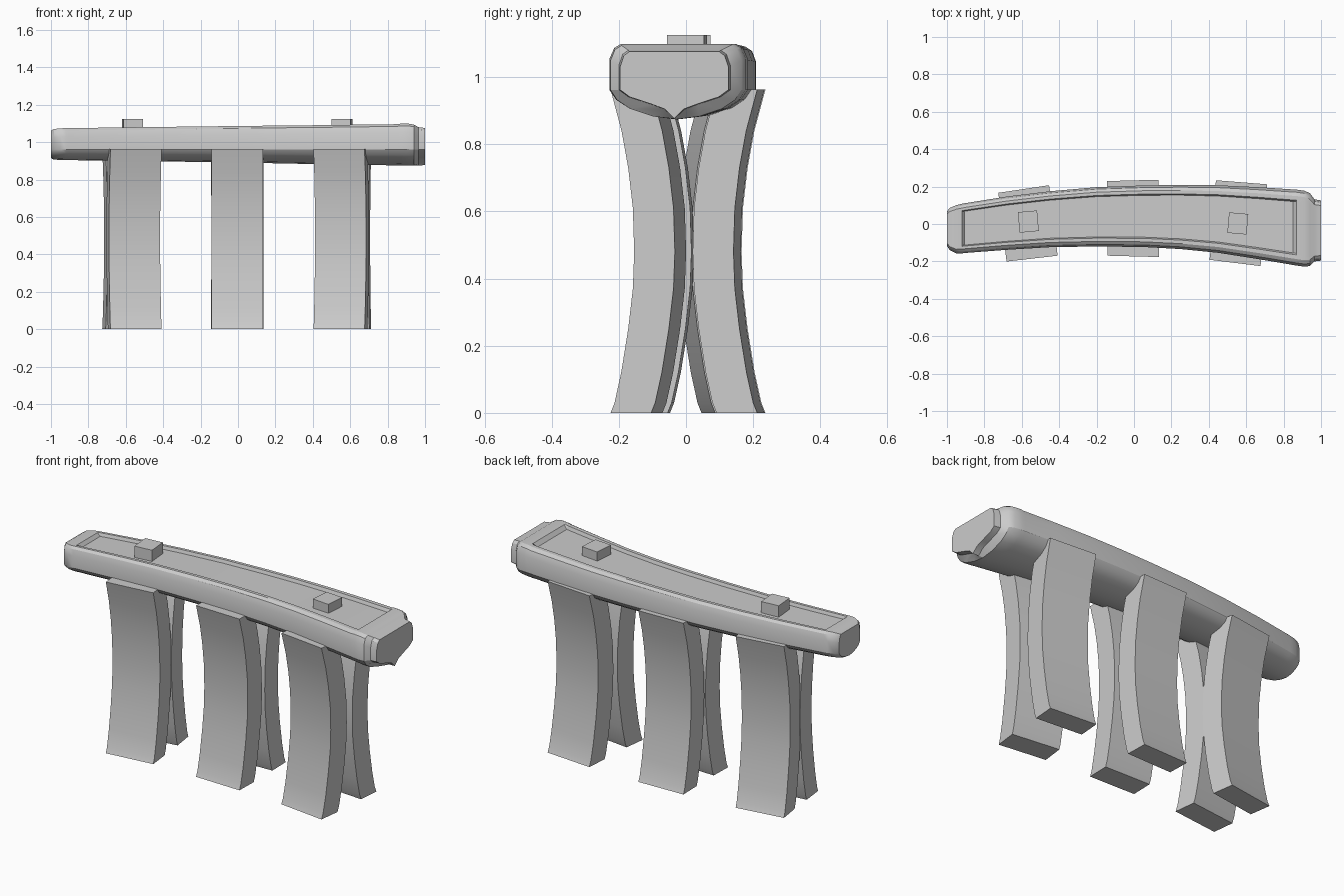
import bpy, bmesh, math
from mathutils import Matrix, Vector

if "Cube" in bpy.data.objects:
    bpy.data.objects.remove(bpy.data.objects["Cube"])


def finish(bm, name, smooth=None):
    bmesh.ops.recalc_face_normals(bm, faces=bm.faces)
    me = bpy.data.meshes.new(name)
    bm.to_mesh(me)
    bm.free()
    ob = bpy.data.objects.new(name, me)
    bpy.context.collection.objects.link(ob)
    if smooth:
        bpy.ops.object.select_all(action='DESELECT')
        ob.select_set(True)
        bpy.context.view_layer.objects.active = ob
        bpy.ops.object.shade_smooth_by_angle(angle=math.radians(smooth))
    return ob


# Beam cross-section: underside curve (u across, t up to the side wall)
ROUND = [(0, 0), (0.35, 0.1), (0.7, 0.36), (0.9, 0.66), (1, 1)]
KEEL = [(0, 0), (0.18, 0.33), (0.42, 0.5), (0.82, 0.75), (1, 1)]


def section(x, y0, y1, zb, zt, recess, under):
    c, w = (y0 + y1) / 2, (y1 - y0) / 2
    half = [(u, zb + (0.962 - zb) * t) for u, t in under]
    half += [(1, zt - 0.045), (0.93, zt - 0.012), (0.83, zt),
             (0.72, zt), (0.68, zt - recess)]
    ring = half + [(-u, z) for u, z in reversed(half[1:])]
    return [Vector((x, c + u * w, z)) for u, z in ring]


# Curved beam lofted through stations: x, y min, y max, bottom, top, recess
stations = [
    (-1.00, -0.118, 0.068, 0.915, 1.062, 0, ROUND),
    (-0.985, -0.140, 0.086, 0.907, 1.070, 0, ROUND),
    (-0.95, -0.157, 0.101, 0.905, 1.074, 0, ROUND),
    (-0.92, -0.157, 0.108, 0.904, 1.075, 0, ROUND),
    (-0.905, -0.155, 0.111, 0.904, 1.075, 0.018, ROUND),
    (-0.68, -0.138, 0.147, 0.901, 1.078, 0.018, ROUND),
    (-0.45, -0.124, 0.175, 0.898, 1.081, 0.018, ROUND),
    (-0.20, -0.120, 0.197, 0.894, 1.084, 0.018, ROUND),
    (0.05, -0.123, 0.206, 0.890, 1.087, 0.018, ROUND),
    (0.25, -0.134, 0.209, 0.886, 1.089, 0.018, ROUND),
    (0.45, -0.154, 0.207, 0.882, 1.091, 0.018, ROUND),
    (0.66, -0.187, 0.197, 0.878, 1.094, 0.018, ROUND),
    (0.85, -0.219, 0.185, 0.876, 1.096, 0.018, ROUND),
    (0.868, -0.222, 0.184, 0.875, 1.099, 0, ROUND),
    (0.91, -0.228, 0.178, 0.874, 1.099, 0, ROUND),
    (0.94, -0.225, 0.165, 0.874, 1.094, 0, ROUND),
    (0.965, -0.200, 0.132, 0.876, 1.080, 0, KEEL),
    (1.00, -0.196, 0.126, 0.877, 1.076, 0, KEEL),
]
bm = bmesh.new()
rings = [[bm.verts.new(p) for p in section(*s)] for s in stations]
n = len(rings[0])
for a, b in zip(rings, rings[1:]):
    for i in range(n):
        j = (i + 1) % n
        bm.faces.new((a[i], a[j], b[j], b[i]))
bm.faces.new(rings[0])
bm.faces.new(rings[-1])
finish(bm, "curved_beam", 30)

# Bowed legs: outer face offset inward (d) along the height z
BOW = [(0, 0), (0.012, 0.03), (0.032, 0.12), (0.053, 0.25), (0.067, 0.37),
       (0.071, 0.48), (0.067, 0.61), (0.053, 0.73), (0.033, 0.84), (0, 0.963)]
LEG_W, LEG_T = 0.275, 0.122


def leg(name, x, y, side, angle):
    bm = bmesh.new()
    prof = BOW + [(d + LEG_T, z) for d, z in reversed(BOW)]
    m = Matrix.Translation((x, y, 0)) @ Matrix.Rotation(math.radians(angle), 4, 'Z')
    ends = [[bm.verts.new(m @ Vector((sx * LEG_W / 2, -side * d, z))) for d, z in prof]
            for sx in (-1, 1)]
    k, h = len(prof), len(BOW)
    for i in range(k):
        j = (i + 1) % k
        bm.faces.new((ends[0][i], ends[0][j], ends[1][j], ends[1][i]))
    for e in ends:
        for i in range(h - 1):
            bm.faces.new((e[i], e[i + 1], e[k - 2 - i], e[k - 1 - i]))
    finish(bm, name, 30)


for label, x, y, side, ang in [
        ("front_leg_left", -0.545, -0.185, -1, 6.5),
        ("front_leg_middle", -0.005, -0.173, -1, -1.5),
        ("front_leg_right", 0.54, -0.208, -1, -7),
        ("back_leg_left", -0.59, 0.187, 1, 8.5),
        ("back_leg_middle", -0.007, 0.233, 1, 1.5),
        ("back_leg_right", 0.575, 0.223, 1, -4.5)]:
    leg(label, x, y, side, ang)

# Small blocks on top
for label, x, y, ang in [("top_block_left", -0.565, 0.013, 5),
                         ("top_block_right", 0.555, 0.003, -5)]:
    bm = bmesh.new()
    bmesh.ops.create_cube(bm, size=1, matrix=Matrix.Translation((x, y, 1.0825))
                          @ Matrix.Rotation(math.radians(ang), 4, 'Z')
                          @ Matrix.Diagonal((0.103, 0.11, 0.085, 1)))
    finish(bm, label)
